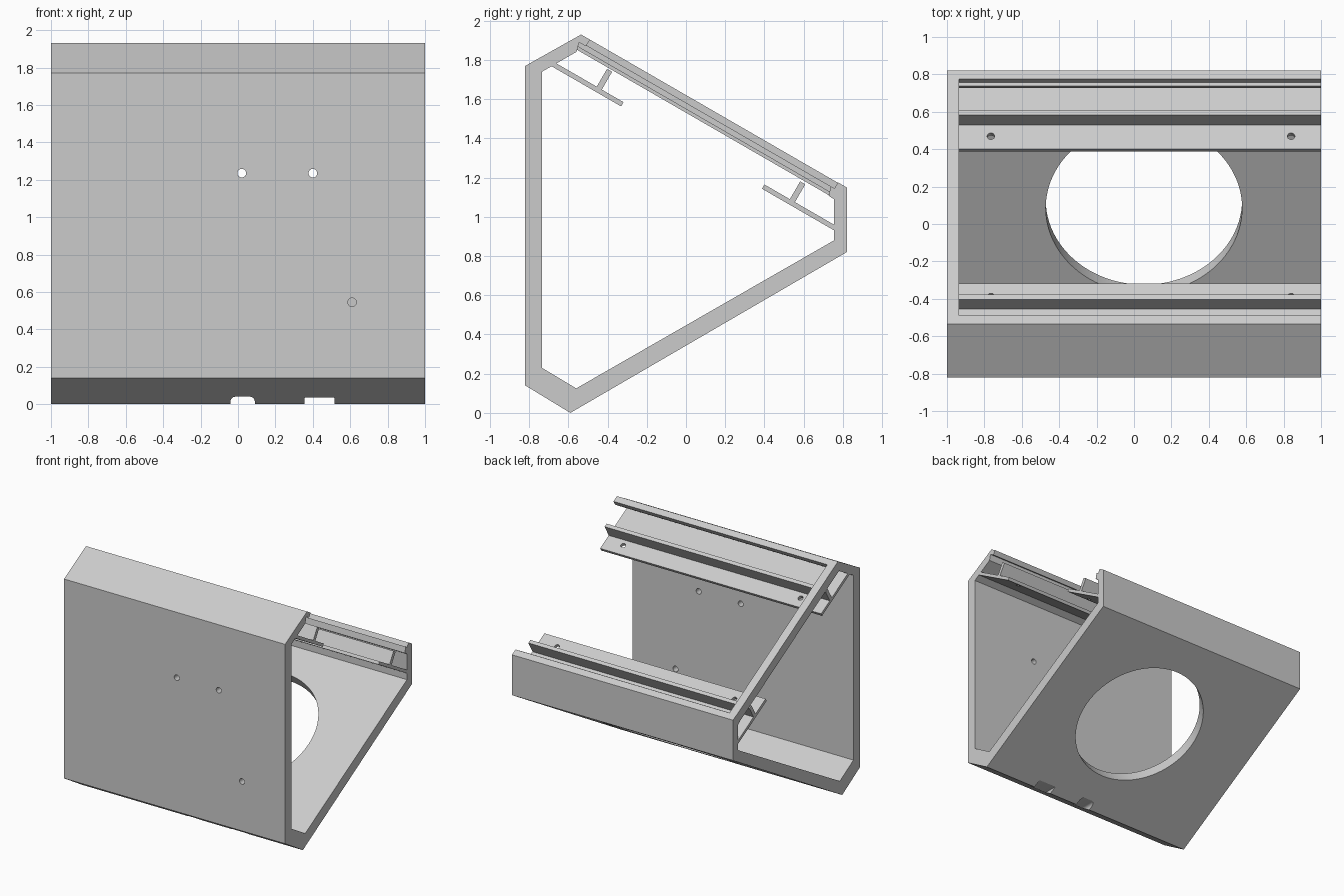
import bpy, bmesh, math
from mathutils import Vector, Matrix

cube = bpy.data.objects.get("Cube")
if cube:
    bpy.data.objects.remove(cube, do_unlink=True)

grey = bpy.data.materials.new("light_grey")
grey.use_nodes = True
COLOUR = (0.6, 0.6, 0.6, 1)
grey.diffuse_color = COLOUR
grey.node_tree.nodes["Principled BSDF"].inputs["Base Color"].default_value = COLOUR

SLOPE = math.radians(30)
DOWN = Vector((0, math.cos(SLOPE), -math.sin(SLOPE)))   # along the open sloping face
OUT = Vector((0, math.sin(SLOPE), math.cos(SLOPE)))     # square to the sloping face


def make_object(name, bm):
    bmesh.ops.recalc_face_normals(bm, faces=bm.faces)
    mesh = bpy.data.meshes.new(name)
    bm.to_mesh(mesh)
    bm.free()
    mesh.materials.append(grey)
    obj = bpy.data.objects.new(name, mesh)
    bpy.context.collection.objects.link(obj)
    return obj


def prism(name, profile, x0, x1):
    """Extrude a (y, z) profile from x0 to x1."""
    bm = bmesh.new()
    face = bm.faces.new([bm.verts.new((x0, y, z)) for y, z in profile])
    ext = bmesh.ops.extrude_face_region(bm, geom=[face])
    verts = [v for v in ext["geom"] if isinstance(v, bmesh.types.BMVert)]
    bmesh.ops.translate(bm, verts=verts, vec=(x1 - x0, 0, 0))
    return make_object(name, bm)


def drill(centre, axis, radius, depth, sides=32):
    """Cylinder cutter through a centre point."""
    bm = bmesh.new()
    turn = Vector(axis).to_track_quat('Z', 'Y').to_matrix().to_4x4()
    bmesh.ops.create_cone(bm, cap_ends=True, segments=sides, radius1=radius, radius2=radius,
                          depth=depth, matrix=Matrix.Translation(centre) @ turn)
    return make_object("cutter", bm)


def notch(x0, x1, height, corner):
    """Cutter for a cable notch with softened upper corners."""
    bm = bmesh.new()
    bottom = -0.05
    pts = [(x0, bottom), (x1, bottom)]
    for cx, start in ((x1 - corner, 0), (x0 + corner, 90)):
        for step in range(5):
            a = math.radians(start + step * 22.5)
            pts.append((cx + corner * math.cos(a), height - corner + corner * math.sin(a)))
    face = bm.faces.new([bm.verts.new((x, -0.75, z)) for x, z in pts])
    ext = bmesh.ops.extrude_face_region(bm, geom=[face])
    verts = [v for v in ext["geom"] if isinstance(v, bmesh.types.BMVert)]
    bmesh.ops.translate(bm, verts=verts, vec=(0, 0.4, 0))
    return make_object("cutter", bm)


def cut(target, cutters):
    for c in cutters:
        c.hide_render = True
        mod = target.modifiers.new("cut", 'BOOLEAN')
        mod.operation, mod.solver, mod.object = 'DIFFERENCE', 'EXACT', c
        bpy.context.view_layer.objects.active = target
        bpy.ops.object.modifier_apply(modifier=mod.name)
        bpy.data.objects.remove(c, do_unlink=True)


# Housing: front wall, top cap, bottom panel and back wall in one open section
housing = prism("housing", [
    (-0.49, 1.904), (-0.535, 1.93), (-0.82, 1.77), (-0.82, 0.14), (-0.59, 0), (0.82, 0.82),
    (0.82, 1.15), (0.775, 1.176), (0.757, 1.145), (0.738, 1.156), (0.728, 1.107),
    (0.755, 1.09), (0.755, 0.88), (-0.56, 0.125), (-0.735, 0.23), (-0.735, 1.74),
    (-0.558, 1.842), (-0.545, 1.89), (-0.51, 1.87)], -1, 1)

# Large round opening, wall holes and cable notches
cutters = [drill((0.053, 0.105, 0.461), (0, -math.sin(SLOPE), math.cos(SLOPE)), 0.525, 0.3, 96)]
cutters += [drill((x, -0.78, z), (0, 1, 0), 0.023, 0.2)
            for x, z in ((0.02, 1.235), (0.4, 1.235), (0.61, 0.545))]
cutters += [notch(-0.04, 0.09, 0.04, 0.025), notch(0.355, 0.515, 0.035, 0.004)]
cut(housing, cutters)

# Sloping end bar, with a panel groove along its inner side
TOP = Vector((0, -0.535, 1.93))
for name, near, far, inner in (("end_bar_lip", 0, 0.036, -0.935),
                               ("end_bar_groove", 0.036, 0.06, -0.965),
                               ("end_bar_base", 0.06, 0.078, -0.935)):
    corners = [TOP + DOWN * u - OUT * n
               for u, n in ((0, near), (1.562, near), (1.562, far), (0, far))]
    prism(name, [(p.y, p.z) for p in corners], -1, inner)


def rail(name, start, u0, u1, web, hole):
    """Sloping shelf with an upright web and two screw holes."""
    origin, thick, height = Vector((0, *start)), 0.025, 0.105
    section = ((u0, 0), (web, 0), (web, height), (web + 0.03, height), (web + 0.03, 0),
               (u1, 0), (u1, -thick), (u0, -thick))
    pts = [origin + DOWN * u + OUT * n for u, n in section]
    obj = prism(name, [(p.y, p.z) for p in pts], -1, 1)
    spot = origin + DOWN * hole - OUT * thick / 2
    cut(obj, [drill(spot + Vector((x, 0, 0)), OUT, 0.02, 0.1) for x in (-0.765, 0.84)])


rail("upper_rail", (-0.665, 1.785), -0.03, 0.4, 0.242, 0.32)
rail("lower_rail", (0.4, 1.165), 0, 0.43, 0.15, 0.08)

# Keep flat faces crisp and hole walls smooth
for obj in bpy.context.scene.objects:
    if obj.type == 'MESH' and obj.data.materials and obj.data.materials[0] == grey:
        bpy.ops.object.select_all(action='DESELECT')
        obj.select_set(True)
        bpy.context.view_layer.objects.active = obj
        bpy.ops.object.shade_smooth_by_angle(angle=math.radians(25))
